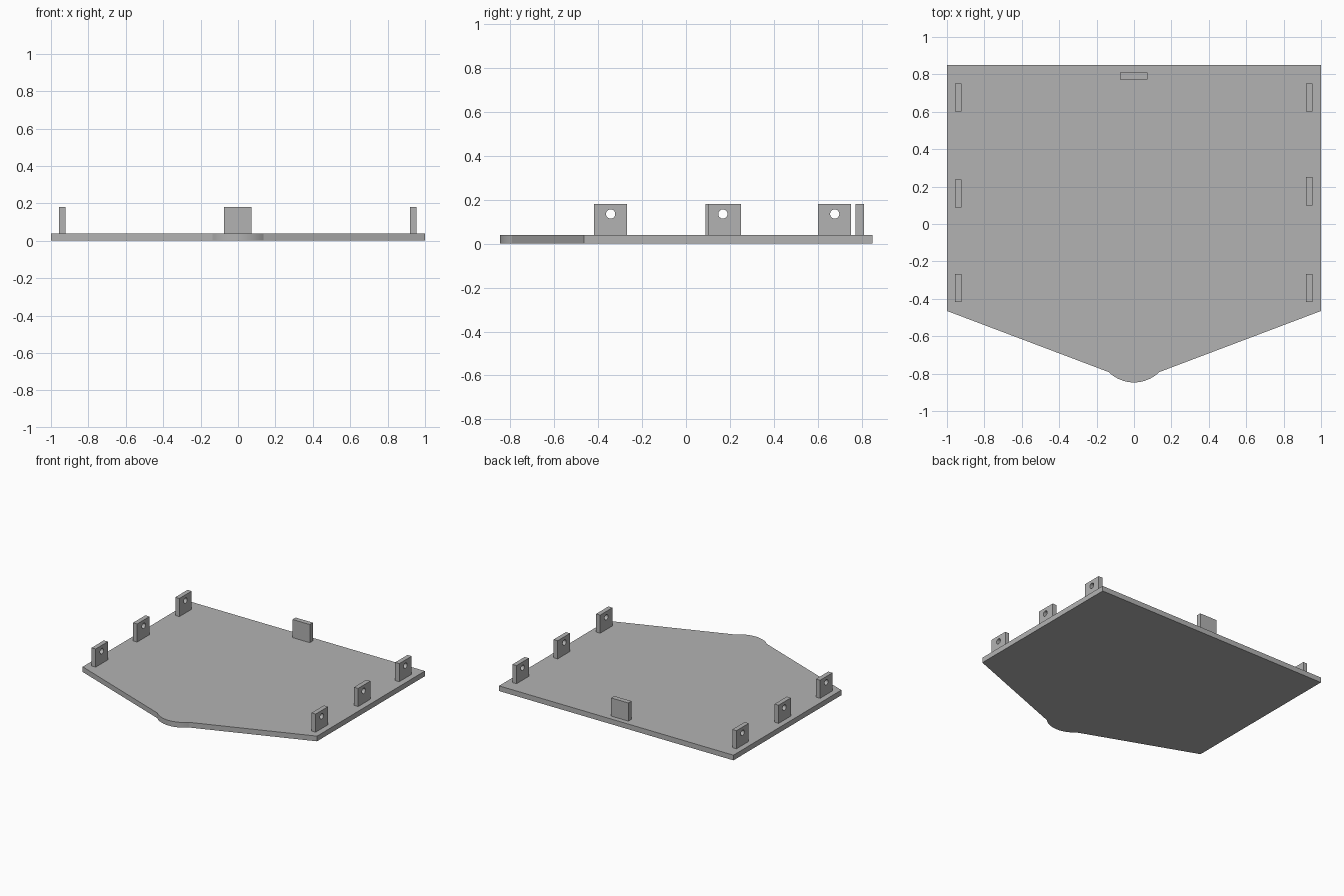
import bpy
import bmesh
import math
from mathutils import Vector

cube = bpy.data.objects.get("Cube")
if cube:
    bpy.data.objects.remove(cube, do_unlink=True)

grey = bpy.data.materials.new("plain_grey")
grey.use_nodes = True
grey.diffuse_color = (0.45, 0.45, 0.45, 1)
grey.node_tree.nodes["Principled BSDF"].inputs["Base Color"].default_value = (0.45, 0.45, 0.45, 1)


def prism(name, loops, depth):
    """Fill an outline (with optional inner hole loops) and extrude it."""
    bm = bmesh.new()
    edges = []
    for loop in loops:
        verts = [bm.verts.new(p) for p in loop]
        edges += [bm.edges.new((v, verts[i - 1])) for i, v in enumerate(verts)]
    bmesh.ops.triangle_fill(bm, edges=edges, use_beauty=True)
    out = bmesh.ops.extrude_face_region(bm, geom=bm.faces[:], use_keep_orig=True)
    moved = [g for g in out["geom"] if isinstance(g, bmesh.types.BMVert)]
    bmesh.ops.translate(bm, verts=moved, vec=Vector(depth))
    bmesh.ops.recalc_face_normals(bm, faces=bm.faces[:])
    bmesh.ops.dissolve_limit(bm, angle_limit=0.01, verts=bm.verts[:], edges=bm.edges[:])
    mesh = bpy.data.meshes.new(name)
    bm.to_mesh(mesh)
    bm.free()
    mesh.materials.append(grey)
    obj = bpy.data.objects.new(name, mesh)
    bpy.context.collection.objects.link(obj)
    bpy.ops.object.select_all(action='DESELECT')
    obj.select_set(True)
    bpy.context.view_layer.objects.active = obj
    bpy.ops.object.shade_smooth_by_angle(angle=math.radians(20))
    return obj


def arc(radius, start, end, steps):
    for i in range(steps):
        a = math.radians(start + (end - start) * i / (steps - 1))
        yield radius * math.cos(a), radius * math.sin(a)


THICK, TAB_TOP, TAB_WIDTH = 0.04, 0.18, 0.035

# Base plate: straight back and sides, tapered front with a rounded nose
nose = [(x, y - 0.654, 0) for x, y in arc(0.193, 225.5, 314.5, 21)]
outline = [(1, 0.85, 0), (-1, 0.85, 0), (-1, -0.465, 0)] + nose + [(1, -0.465, 0)]
prism("base_plate", [outline], (0, 0, THICK))

# Side tabs with a round pin hole
for side, x0, middle in (("left", 0.92, 0.175), ("right", -0.957, 0.163)):
    for place, y, hole_y in (("front", -0.343, -0.343), ("middle", middle, 0.168), ("back", 0.677, 0.677)):
        y0, y1 = y - 0.075, y + 0.075
        frame = [(x0, y0, THICK), (x0, y1, THICK), (x0, y1, TAB_TOP), (x0, y0, TAB_TOP)]
        hole = [(x0, hole_y + a, 0.135 + b) for a, b in arc(0.021, 0, 345, 24)]
        prism(f"{side}_{place}_tab", [frame, hole], (TAB_WIDTH, 0, 0))

# Solid tab at the back edge
rear = [(x, 0.772, z) for x, z in ((-0.075, THICK), (0.072, THICK), (0.072, TAB_TOP), (-0.075, TAB_TOP))]
prism("rear_tab", [rear], (0, 0.038, 0))
